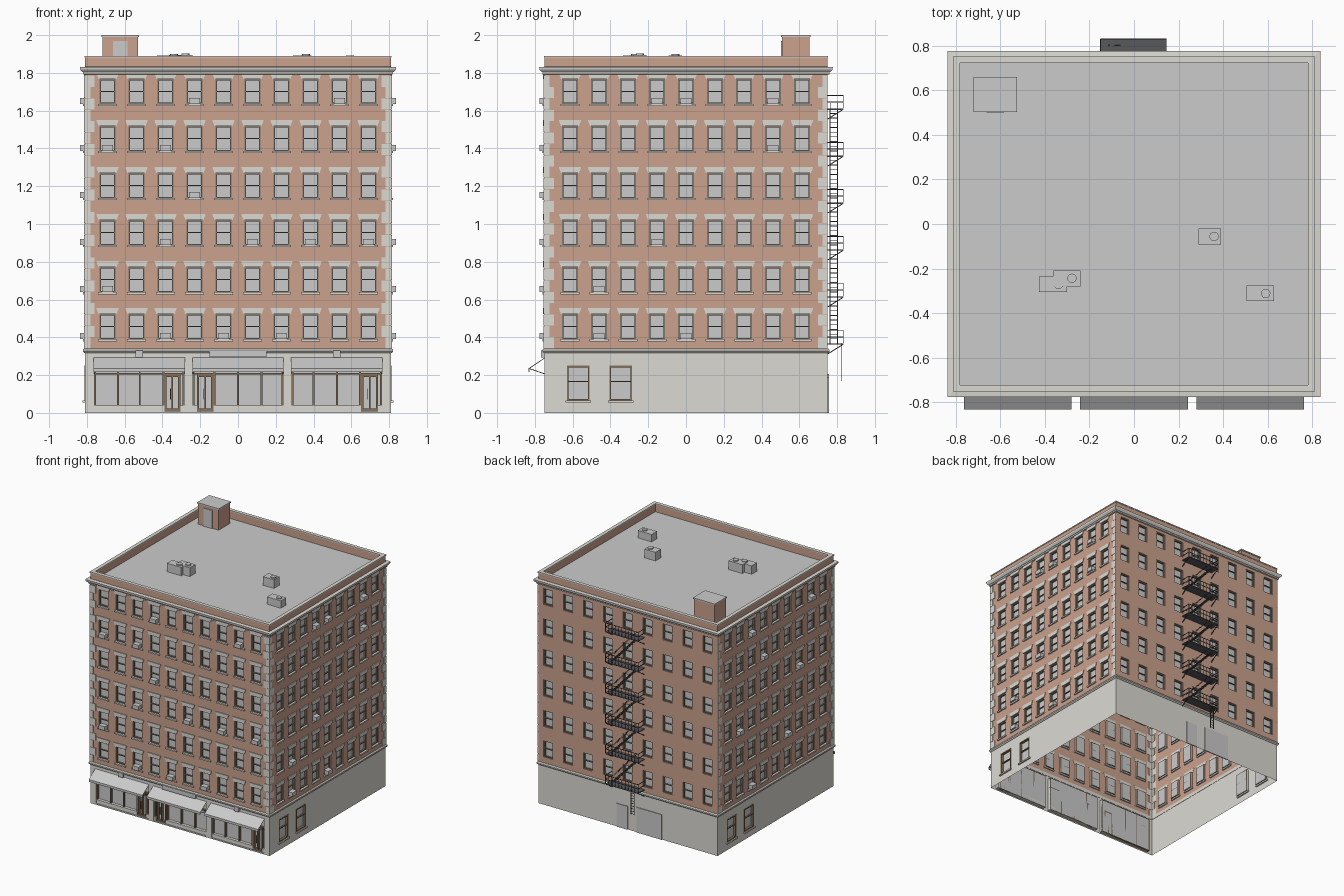
import bpy, bmesh, math
from mathutils import Vector, Matrix

if "Cube" in bpy.data.objects:
    bpy.data.objects.remove(bpy.data.objects["Cube"])

HX, HY = 0.81, 0.75
BRICK, STONE = (0.60, 0.36, 0.27, 1), (0.72, 0.70, 0.65, 1)
TAUPE, BROWN, IRON = (0.22, 0.19, 0.15, 1), (0.25, 0.17, 0.10, 1), (0.10, 0.10, 0.11, 1)
meshes = {}


def part(name):
    return meshes.setdefault(name, bmesh.new())


def place(side, u, d, z):
    """Facade coordinates: u along the wall, d outwards, z up. Sides: 0 front, 1 right, 2 back, 3 left."""
    h = HX if side % 2 else HY
    return Matrix.Rotation(side * math.pi / 2, 3, 'Z') @ Vector((u, -(h + d), z))


def prism(name, side, pts, d0, d1):
    bm = part(name)
    a = [bm.verts.new(place(side, u, d1, z)) for u, z in pts]
    b = [bm.verts.new(place(side, u, d0, z)) for u, z in pts]
    bm.faces.new(a)
    bm.faces.new(b[::-1])
    for i in range(len(pts)):
        j = (i + 1) % len(pts)
        bm.faces.new((a[i], b[i], b[j], a[j]))


def panel(name, side, u0, u1, z0, z1, d0, d1):
    prism(name, side, [(u0, z0), (u1, z0), (u1, z1), (u0, z1)], d0, d1)


def box(name, x0, x1, y0, y1, z0, z1):
    m = Matrix.Translation(((x0 + x1) / 2, (y0 + y1) / 2, (z0 + z1) / 2)) @ Matrix.Diagonal((x1 - x0, y1 - y0, z1 - z0, 1))
    bmesh.ops.create_cube(part(name), size=1, matrix=m)


def bar(name, p, q, t=0.004):
    p, q = Vector(p), Vector(q)
    m = Matrix.Translation((p + q) / 2) @ (q - p).to_track_quat('Z', 'Y').to_matrix().to_4x4()
    bmesh.ops.create_cube(part(name), size=1, matrix=m @ Matrix.Diagonal((t, t, (q - p).length, 1)))


def quad(name, side, pts):
    bm = part(name)
    bm.faces.new([bm.verts.new(place(side, *p)) for p in pts])


def wall(name, side, z0, z1, holes, depth):
    """Sheet wall with recessed openings and glass at the back of each."""
    w = HY if side % 2 else HX
    us = sorted({-w, w} | {round(v, 4) for h in holes for v in h[:2]})
    zs = sorted({z0, z1} | {round(v, 4) for h in holes for v in h[2:]})
    for a, b in zip(us, us[1:]):
        for c, e in zip(zs, zs[1:]):
            m, n = (a + b) / 2, (c + e) / 2
            if not any(h[0] < m < h[1] and h[2] < n < h[3] for h in holes):
                quad(name, side, [(a, 0, c), (b, 0, c), (b, 0, e), (a, 0, e)])
    for a, b, c, e in holes:
        ring = [(a, c), (b, c), (b, e), (a, e)]
        for (p, q), (r, s) in zip(ring, ring[1:] + ring[:1]):
            quad(name, side, [(p, 0, q), (p, -depth, q), (r, -depth, s), (r, 0, s)])
        quad("window_glass", side, [(u, -depth, z) for u, z in ring])


def frame(name, side, u0, u1, z0, z1, d0, d1, t):
    panel(name, side, u0, u0 + t, z0, z1, d0, d1)
    panel(name, side, u1 - t, u1, z0, z1, d0, d1)
    panel(name, side, u0 + t, u1 - t, z0, z0 + t, d0, d1)
    panel(name, side, u0 + t, u1 - t, z1 - t, z1, d0, d1)


def ring(name, profile):
    """Sweep an (offset, z) profile around the rectangular plan."""
    bm = part(name)
    loops = [[bm.verts.new((sx * (HX + o), sy * (HY + o), z)) for o, z in profile]
             for sx, sy in ((-1, -1), (1, -1), (1, 1), (-1, 1))]
    n = len(profile)
    for i in range(4):
        a, b = loops[i], loops[(i + 1) % 4]
        for k in range(n):
            bm.faces.new((a[k], b[k], b[(k + 1) % n], a[(k + 1) % n]))


# Upper brick walls with windows
ROWS = [0.39 + 0.249 * r for r in range(6)]
for side in range(4):
    n, step = (10, 9, 9, 9)[side], (0.1535, 0.1535, 0.18, 0.1535)[side]
    cols = [(i - (n - 1) / 2) * step for i in range(n)]
    holes = [(u - 0.042, u + 0.042, z, z + 0.133) for u in cols for z in ROWS]
    wall("brick_walls", side, 0.32, 1.83, holes, 0.018)
    for a, b, c, e in holes:
        frame("window_frames", side, a, b, c, e, -0.018, -0.006, 0.007)
        panel("window_frames", side, a + 0.007, b - 0.007, c + 0.064, c + 0.070, -0.018, -0.009)
        if side != 2:
            panel("window_sills", side, a - 0.008, b + 0.008, c - 0.011, c, -0.01, 0.011)
            prism("window_lintels", side, [(a - 0.006, e), (b + 0.006, e), (b + 0.018, e + 0.032), (a - 0.018, e + 0.032)], -0.002, 0.006)
    # Window air conditioners as (column, row)
    units = {0: [(2, 0), (4, 0), (6, 0), (0, 1), (2, 2), (5, 2), (7, 2), (9, 2), (3, 3), (0, 4), (2, 4), (3, 5), (8, 5)],
             1: [(1, 0), (4, 0), (1, 1), (3, 2), (7, 4), (3, 5), (4, 5), (7, 5)],
             2: [], 3: [(2, 0), (5, 1), (1, 2), (6, 3), (3, 4), (7, 5), (2, 5)]}[side]
    for c, r in units:
        panel("window_air_conditioners", side, cols[c] - 0.028, cols[c] + 0.028, ROWS[r], ROWS[r] + 0.032, -0.015, 0.026)
    # Quoins, long and short in turn
    if side != 2:
        w = HY if side % 2 else HX
        for k in range(24):
            z, length = 0.342 + k * 0.0602, 0.05 if (k + side) % 2 else 0.028
            for s in (-1, 1):
                over = 0.005 if side == 0 or s == (-1 if side == 1 else 1) else 0
                u0, u1 = sorted((s * (w + over), s * (w - length)))
                panel("corner_quoins", side, u0, u1, z, z + 0.0585, -0.002, 0.005)

# Stone ground floor
BAYS = [(-0.76, -0.285), (-0.237, 0.237), (0.285, 0.76)]
wall("stone_base", 0, 0, 0.32, [(a, b, 0.01, 0.29) for a, b in BAYS], 0.03)
side_holes = [(-0.63, -0.51, 0.065, 0.25), (-0.405, -0.285, 0.065, 0.25)]
for side in (1, 3):
    wall("stone_base", side, 0, 0.32, side_holes, 0.018)
    for a, b, c, e in side_holes:
        frame("base_window_frames", side, a, b, c, e, -0.018, 0.002, 0.009)
        panel("base_window_frames", side, a, b, 0.163, 0.17, -0.018, -0.006)
        panel("base_window_sills", side, a - 0.008, b + 0.008, 0.054, 0.065, -0.01, 0.012)
wall("stone_base", 2, 0, 0.32, [], 0)
panel("service_door", 2, 0.08, 0.31, 0, 0.205, -0.002, 0.006)
panel("back_door", 2, -0.10, 0.0, 0, 0.19, -0.002, 0.006)

# Shopfronts: mullions, transom, door, kick panel and awning
MULLIONS = [(-0.635, -0.52, -0.395), (-0.125, 0.0, 0.125), (0.40, 0.525, 0.645)]
DOORS = [(-0.39, -0.305), (-0.218, -0.13), (0.652, 0.742)]
for (a, b), mulls, (p, q) in zip(BAYS, MULLIONS, DOORS):
    frame("shopfront_frames", 0, a, b, 0.01, 0.29, -0.03, -0.012, 0.008)
    panel("shopfront_frames", 0, a, b, 0.203, 0.211, -0.03, -0.014)
    for m in mulls:
        panel("shopfront_frames", 0, m - 0.005, m + 0.005, 0.01, 0.29, -0.03, -0.013)
    frame("shop_doors", 0, p, q, 0.01, 0.203, -0.03, -0.008, 0.012)
    mid = (p + q) / 2
    panel("shop_doors", 0, mid - 0.004, mid + 0.004, 0.02, 0.195, -0.03, -0.008)
    panel("shop_doors", 0, mid - 0.012, mid - 0.008, 0.07, 0.13, -0.01, -0.003)
    for u0, u1 in ((a, p), (q, b)):
        panel("shopfront_kick_panels", 0, u0, u1, 0.01, 0.04, -0.03, -0.006)
    u0, u1 = a - 0.005, b + 0.005
    # thin sloping sheet with a hanging valance
    edge = [(0.0, 0.292), (0.083, 0.236), (0.083, 0.217), (0.079, 0.217), (0.079, 0.234), (0.0, 0.287)]
    bm = part("awnings")
    ends = [[bm.verts.new(place(0, u, d, z)) for d, z in edge] for u in (u0, u1)]
    bm.faces.new(ends[0])
    bm.faces.new(ends[1][::-1])
    for i in range(6):
        j = (i + 1) % 6
        bm.faces.new((ends[0][i], ends[1][i], ends[1][j], ends[0][j]))
    for u in (u0 + 0.004, u1 - 0.004):
        bar("awning_arms", place(0, u, 0, 0.207), place(0, u, 0.08, 0.235))
panel("blank_sign_board", 0, -0.15, 0.15, 0.295, 0.33, 0, 0.016)
for u in (-0.523, 0.523):
    panel("wall_lamps", 0, u - 0.02, u + 0.02, 0.293, 0.33, 0, 0.018)

# String course, cornice, parapet and coping
ring("string_course", [(-0.004, 0.315), (0.005, 0.318), (0.010, 0.324), (0.010, 0.334), (0.003, 0.342), (-0.004, 0.342)])
ring("cornice", [(-0.004, 1.79), (0.010, 1.793), (0.010, 1.804), (0.016, 1.806), (0.025, 1.817), (0.027, 1.83), (-0.004, 1.833)])
ring("parapet", [(0, 1.828), (0, 1.882), (-0.024, 1.882), (-0.024, 1.815)])
ring("parapet_coping", [(0.003, 1.881), (0.003, 1.89), (-0.027, 1.89), (-0.027, 1.881)])
box("roof", -HX + 0.02, HX - 0.02, -HY + 0.02, HY - 0.02, 1.815, 1.822)

# Stair bulkhead on the roof
box("roof_bulkhead", -0.717, -0.53, 0.508, 0.655, 1.82, 1.99)
box("bulkhead_roof", -0.722, -0.525, 0.503, 0.66, 1.99, 2.0)
box("bulkhead_door", -0.662, -0.585, 0.502, 0.51, 1.822, 1.97)

# Rooftop cooling units with round fans
for x0, x1, y0, y1, top, fx in ((-0.428, -0.30, -0.305, -0.237, 1.891, -0.339), (-0.365, -0.24, -0.28, -0.208, 1.894, -0.279),
                                (0.29, 0.39, -0.092, -0.02, 1.892, 0.36), (0.505, 0.63, -0.347, -0.277, 1.882, 0.592)):
    box("rooftop_units", x0, x1, y0, y1, 1.82, top)
    bmesh.ops.create_cone(part("rooftop_fans"), cap_ends=True, segments=16, radius1=0.021, radius2=0.021, depth=0.012,
                          matrix=Matrix.Translation((fx, (y0 + y1) / 2, top + 0.003)))

# Fire escape on the back wall
LEVELS = [0.367 + 0.2487 * i for i in range(6)]
X0, X1, YO = -0.15, 0.145, 0.832
for i, z in enumerate(LEVELS):
    box("fire_escape_platforms", X0, X1, HY, YO, z - 0.006, z)
    for h in (0.035, 0.07):
        for p, q in (((X0, HY), (X0, YO)), ((X0, YO), (X1, YO)), ((X1, YO), (X1, HY))):
            bar("fire_escape_railings", (*p, z + h), (*q, z + h))
    for k in range(11):
        x = X0 + (X1 - X0) * k / 10
        bar("fire_escape_railings", (x, YO, z), (x, YO, z + 0.07), 0.003)
    for x in (X0 + 0.003, X1 - 0.003):
        bar("fire_escape_brackets", (x, YO, z - 0.004), (x, HY, z - 0.055), 0.005)
    if i:
        lo = LEVELS[i - 1]
        for y in (0.763, 0.803):
            bar("fire_escape_stairs", (0.115, y, lo), (-0.115, y, z), 0.006)
            bar("fire_escape_stairs", (0.115, y, lo + 0.05), (-0.09, y, z + 0.03), 0.003)
        for k in range(1, 10):
            x, zz = 0.115 - 0.023 * k, lo + (z - lo) * k / 10
            box("fire_escape_stairs", x - 0.009, x + 0.009, 0.763, 0.803, zz - 0.002, zz + 0.002)
for x in (-0.108, -0.078):
    bar("drop_ladder", (x, 0.822, 0.17), (x, 0.822, 0.37), 0.005)
for k in range(9):
    bar("drop_ladder", (-0.108, 0.822, 0.18 + k * 0.021), (-0.078, 0.822, 0.18 + k * 0.021), 0.003)

# Turn the collected parts into objects
COLOURS = {"brick": (BRICK, "brick_walls parapet roof_bulkhead"),
           "stone": (STONE, "stone_base window_sills window_lintels corner_quoins base_window_sills string_course "
                            "cornice parapet_coping shopfront_kick_panels"),
           "painted_frame": (TAUPE, "window_frames"),
           "brown_frame": (BROWN, "base_window_frames shopfront_frames shop_doors"),
           "iron": (IRON, "fire_escape_railings fire_escape_brackets fire_escape_stairs fire_escape_platforms drop_ladder awning_arms")}
mats = {}
for label, (colour, names) in COLOURS.items():
    mat = bpy.data.materials.new(label)
    mat.diffuse_color = colour
    mat.use_nodes = True
    mat.node_tree.nodes["Principled BSDF"].inputs["Base Color"].default_value = mat.diffuse_color
    mats.update({n: mat for n in names.split()})
for name, bm in meshes.items():
    if name in ("brick_walls", "stone_base", "window_glass"):
        bmesh.ops.remove_doubles(bm, verts=bm.verts[:], dist=1e-5)
    else:
        bmesh.ops.recalc_face_normals(bm, faces=bm.faces[:])
    me = bpy.data.meshes.new(name)
    bm.to_mesh(me)
    bm.free()
    if name in mats:
        me.materials.append(mats[name])
    bpy.context.collection.objects.link(bpy.data.objects.new(name, me))
